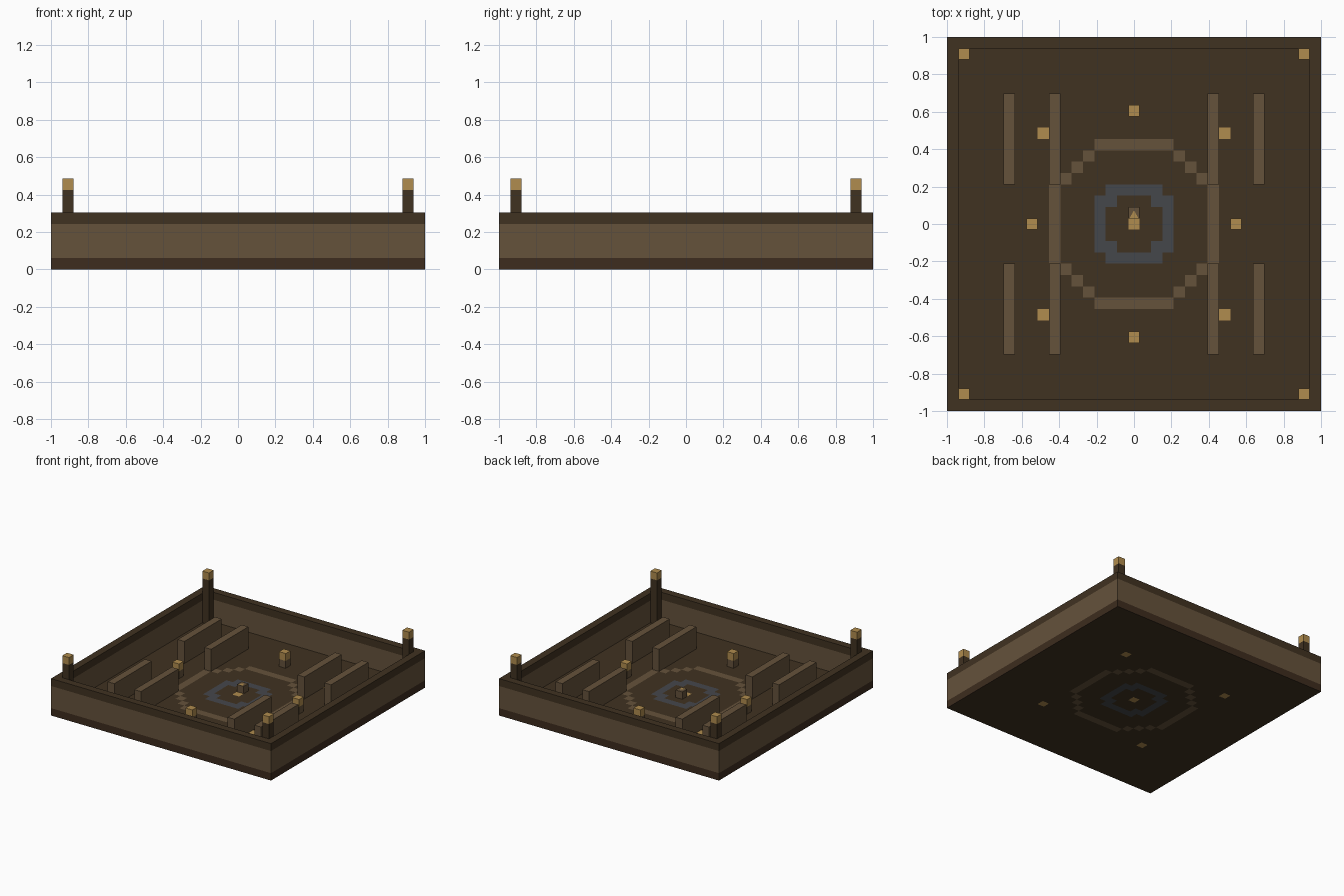
import bpy
import bmesh

U = 2 / 33  # one block

cube = bpy.data.objects.get("Cube")
if cube:
    bpy.data.objects.remove(cube)


def srgb(r, g, b):
    return [((c / 255 + 0.055) / 1.055) ** 2.4 for c in (r, g, b)] + [1]


def material(name, *rgb):
    m = bpy.data.materials.new(name)
    m.use_nodes = True
    m.diffuse_color = srgb(*rgb)
    m.node_tree.nodes["Principled BSDF"].inputs["Base Color"].default_value = srgb(*rgb)
    return m


dark = material("dark_wood", 64, 50, 33)
base = material("base_wood", 61, 44, 30)
light = material("light_wood", 101, 82, 59)
gold = material("gold", 176, 140, 78)
slate = material("slate", 69, 71, 75)


def add_object(name, bm, mats):
    mesh = bpy.data.meshes.new(name)
    bm.to_mesh(mesh)
    bm.free()
    for m in mats:
        mesh.materials.append(m)
    obj = bpy.data.objects.new(name, mesh)
    bpy.context.collection.objects.link(obj)
    return obj


def box(name, mat, x, y, z):
    """Box over inclusive block ranges; z counts layers up from the ground."""
    bm = bmesh.new()
    bmesh.ops.create_cube(bm, size=U)
    for v in bm.verts:
        for i, (lo, hi) in enumerate((x, y, z)):
            v.co[i] = v.co[i] * (hi - lo + 1) + U * (lo + hi) / 2
        v.co.z += U / 2
    return add_object(name, bm, [mat])


# Floor slab: the inlaid pattern goes right through to the underside
def inlay(x, y):
    small, big = sorted((abs(x), abs(y)))
    if (big == 7 and small <= 3) or (small >= 4 and small + big == 10):
        return 2
    if (big == 3 and small <= 2) or small == big == 2:
        return 4
    if big == 0 or small == big == 8:
        return 3
    return 0


bm = bmesh.new()
bmesh.ops.create_grid(bm, x_segments=33, y_segments=33, size=1)
for f in bm.faces:
    c = f.calc_center_median()
    f.material_index = inlay(round(c.x / U), round(c.y / U))
for v in bm.verts:
    v.co.z = U
floor = add_object("floor", bm, [dark, base, light, gold, slate])
slab = floor.modifiers.new("slab", "SOLIDIFY")
slab.thickness = U
slab.offset = -1
slab.material_offset_rim = 1

# Walls with a dark rim on top
for name, mat, z in (("wall", light, (1, 3)), ("wall_rim", dark, (4, 4))):
    for s, side in ((-1, "front"), (1, "back")):
        box(f"{side}_{name}", mat, (-16, 16), (16 * s, 16 * s), z)
    for s, side in ((-1, "right"), (1, "left")):
        box(f"{side}_{name}", mat, (16 * s, 16 * s), (-15, 15), z)

# Corner lamps and benches, repeated in each quarter
for sx in (-1, 1):
    for sy in (-1, 1):
        x, y = (15 * sx,) * 2, (15 * sy,) * 2
        box("corner_post", dark, x, y, (1, 6))
        box("corner_lamp", gold, x, y, (7, 7))
        for n in (7, 11):
            box("bench", light, (n * sx,) * 2, sorted((4 * sy, 11 * sy)), (1, 3))

# Short lamps around the ring
for x, y in ((9, 0), (-9, 0), (0, 10), (0, -10)):
    box("lamp_stand", light, (x, x), (y, y), (1, 1))
    box("lamp", gold, (x, x), (y, y), (2, 2))

# Block behind the centre, with a gold triangular plate on top
box("centre_block", light, (0, 0), (1, 1), (1, 1))
bm = bmesh.new()
corners = [(-0.4, 0.5), (0.4, 0.5), (0, 1.2)]
face = bm.faces.new([bm.verts.new((x * U, y * U, 2 * U + 0.002)) for x, y in corners])
add_object("centre_plate", bm, [gold])
